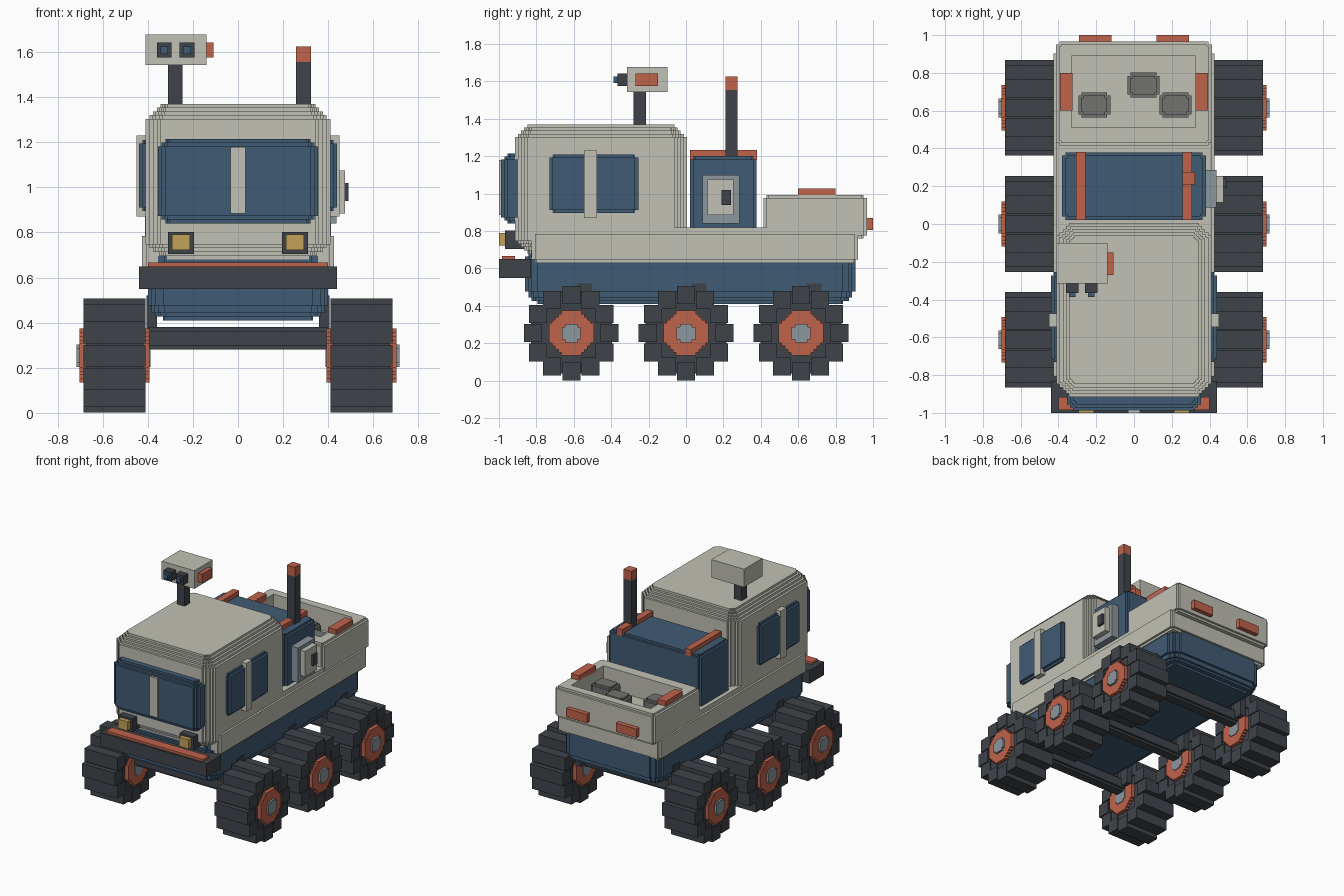
import bpy, bmesh, math

if "Cube" in bpy.data.objects:
    bpy.data.objects.remove(bpy.data.objects["Cube"])

STEP = 1 / 60  # size of one stair step on rounded edges


def material(name, hex_code):
    def channel(i):
        c = int(hex_code[i:i + 2], 16) / 255
        return c / 12.92 if c <= 0.04045 else ((c + 0.055) / 1.055) ** 2.4
    colour = (channel(0), channel(2), channel(4), 1)
    m = bpy.data.materials.new(name)
    m.diffuse_color = colour
    m.use_nodes = True
    m.node_tree.nodes["Principled BSDF"].inputs["Base Color"].default_value = colour
    return m


grey = material("warm_grey", "C1C1B6")
blue = material("deep_blue", "405B74")
dark = material("charcoal", "3F4449")
orange = material("rust_orange", "C0634B")
gold = material("lamp_gold", "C2A25A")
steel = material("steel_grey", "8C979C")
rock = material("rock_grey", "72746F")


def insets(r):
    """Stair-stepped quarter circle: one inset per step."""
    n = round(r / STEP)
    return [round((r - math.sqrt(r * r - (r - (i + 0.5) * STEP) ** 2)) / STEP) * STEP
            for i in range(n)]


def add_box(bm, lo, hi, r=0, axis=None):
    """Box with stair-stepped round edges; with an axis it is a prism along it."""
    w = 2 if axis is None else "xyz".index(axis)
    u, v = (w + 1) % 3, (w + 2) % 3
    r = round(r / STEP) * STEP
    ins = insets(r)
    corner = [(0, 0)]
    if ins:
        corner = [(0, r)]
        for i, b in enumerate(ins):
            corner += [(i * STEP, b), ((i + 1) * STEP, b)]
        corner.append((r, 0))

    def ring(t, height):
        verts = []
        for su, sv in ((1, 1), (-1, 1), (-1, -1), (1, -1)):
            for a, b in corner if su * sv > 0 else corner[::-1]:
                if r:
                    a, b = (r - (r - c) * (r - t) / r for c in (a, b))
                co = [0, 0, 0]
                co[u] = hi[u] - a if su > 0 else lo[u] + a
                co[v] = hi[v] - b if sv > 0 else lo[v] + b
                co[w] = height
                verts.append(bm.verts.new(co))
        return verts

    # Stack of layers, widening from the bottom and narrowing to the top
    levels = [(0, lo[w]), (0, hi[w])]
    if axis is None and ins:
        low = [(t, lo[w] + (i + k) * STEP) for i, t in enumerate(ins) for k in (0, 1)]
        levels = low + [(t, lo[w] + hi[w] - z) for t, z in reversed(low)]
    rings = [ring(*level) for level in levels]
    for p, q in zip(rings, rings[1:]):
        for i in range(len(p)):
            j = (i + 1) % len(p)
            bm.faces.new((p[i], p[j], q[j], q[i]))
    bm.faces.new(rings[0][::-1])
    bm.faces.new(rings[-1])


def part(name, mat, *boxes):
    bm = bmesh.new()
    for b in boxes:
        piece = bmesh.new()
        add_box(piece, *b)
        bmesh.ops.remove_doubles(piece, verts=piece.verts, dist=1e-5)
        bmesh.ops.recalc_face_normals(piece, faces=piece.faces)
        temp = bpy.data.meshes.new("piece")
        piece.to_mesh(temp)
        bm.from_mesh(temp)
        bpy.data.meshes.remove(temp)
        piece.free()
    mesh = bpy.data.meshes.new(name)
    bm.to_mesh(mesh)
    bm.free()
    mesh.materials.append(mat)
    ob = bpy.data.objects.new(name, mesh)
    bpy.context.collection.objects.link(ob)
    return ob


def disc(x0, x1, y, z, r):
    x0, x1 = sorted((x0, x1))
    return (x0, y - r, z - r), (x1, y + r, z + r), r, "x"


def span(s, x0, x1, y0, y1, z0, z1, *rest):
    """Box given by ranges, mirrored in x when s is -1."""
    x0, x1 = sorted((s * x0, s * x1))
    return ((x0, y0, z0), (x1, y1, z1), *rest)


# Hull
part("chassis", blue, span(1, -.4, .4, -.86, .905, .41, .73, .1))
part("side_belt", grey, span(1, -.425, .425, -.825, .92, .63, .8, .034))
part("deck", grey, span(1, -.41, .41, -.08, .45, .76, .82))
part("cabin", grey, span(1, -.41, .41, -.915, .005, .68, 1.37, .117))

# Cargo bed with a hollow
bed = part("cargo_bed", grey, span(1, -.412, .412, .415, .967, .76, .992, .034))
cutter = part("bed_cutter", grey, span(1, -.33, .325, .51, .89, .83, 1.2))
cutter.hide_render = True
cut = bed.modifiers.new("hollow", "BOOLEAN")
cut.operation, cut.object, cut.solver = "DIFFERENCE", cutter, "EXACT"
bpy.context.view_layer.objects.active = bed
bpy.ops.object.modifier_apply(modifier=cut.name)
bpy.data.objects.remove(cutter)
for i, (x, y) in enumerate(((-.21, .63), (.05, .735), (.22, .63))):
    part(f"rock_{i}", rock, span(1, x - .085, x + .085, y - .066, y + .066, .8, .94, .05))

# Windscreen
part("windscreen", blue, span(1, -.355, .355, -.988, -.85, .84, 1.215, .067))
part("windscreen_bar", grey, span(1, -.033, .033, -1, -.93, .885, 1.18))

# Front bumper
part("bumper", dark, span(1, -.44, .44, -1, -.83, .55, .65, .02))
part("bumper_strip", orange, span(1, -.4, .4, -.985, -.915, .62, .667))

# Equipment module behind the cabin
part("module", blue, span(1, -.38, .38, .022, .378, .78, 1.2, .05))
part("aerial", dark, span(1, .257, .323, .21, .276, 1.18, 1.555, .017, "z"))
part("aerial_tip", orange, span(1, .257, .323, .21, .276, 1.555, 1.625, .017, "z"))
part("hatch_base", steel, span(1, .36, .437, .087, .285, .84, 1.1))
part("hatch_door", grey, span(1, .42, .475, .115, .255, .885, 1.075))
part("hatch_handle", dark, span(1, .46, .49, .19, .24, .94, 1.02))

# Camera mast
part("mast", dark, span(1, -.31, -.245, -.28, -.215, 1.34, 1.56))
part("camera_head", grey, span(1, -.41, -.14, -.315, -.1, 1.542, 1.677, .02))
part("camera_side", orange, span(1, -.15, -.108, -.27, -.15, 1.575, 1.642))
for i, x in enumerate((-.327, -.226)):
    part(f"camera_eye_{i}", dark, span(1, x - .033, x + .033, -.365, -.3, 1.575, 1.642))
    part(f"camera_lens_{i}", blue, span(1, x - .017, x + .017, -.387, -.36, 1.592, 1.625))

# Mirrored details
for s, side in ((1, "left"), (-1, "right")):
    part(f"side_window_{side}", blue, span(s, .34, .44, -.73, -.255, .895, 1.21, .034))
    part(f"window_bar_{side}", grey, span(s, .4, .45, -.545, -.475, .87, 1.23))
    part(f"headlight_frame_{side}", dark, span(s, .195, .31, -.967, -.83, .705, .803))
    part(f"headlight_{side}", gold, span(s, .212, .293, -1, -.95, .722, .79))
    part(f"tail_light_{side}", orange, span(s, .12, .29, .95, 1, .805, .87))
    part(f"bed_rail_{side}", orange, span(s, .325, .392, .6, .8, .98, 1.028))
    part(f"strap_{side}", orange, span(s, .257, .307, .022, .38, 1.18, 1.232))

# Wheels, axles and struts
HUB_Z, TREAD = .254, .048
for row, y in (("front", -.613), ("middle", 0), ("rear", .615)):
    part(f"{row}_axle", dark, disc(-.4, .4, y, .33, .05))
    for s, side in ((1, "left"), (-1, "right")):
        treads = []
        for k in range(12):
            a = k * math.tau / 12
            ty, tz = y + .205 * math.cos(a), HUB_Z + .205 * math.sin(a)
            treads.append(span(s, .411, .684, ty - TREAD, ty + TREAD, tz - TREAD, tz + TREAD))
        part(f"{row}_tyre_{side}", dark, disc(s * .42, s * .675, y, HUB_Z, .217), *treads)
        part(f"{row}_rim_{side}", orange, disc(s * .392, s * .702, y, HUB_Z, .12))
        part(f"{row}_hub_{side}", steel, disc(s * .387, s * .717, y, HUB_Z, .05))
        part(f"{row}_strut_{side}", dark, span(s, .36, .405, y + .03, y + .11, .31, .52))
